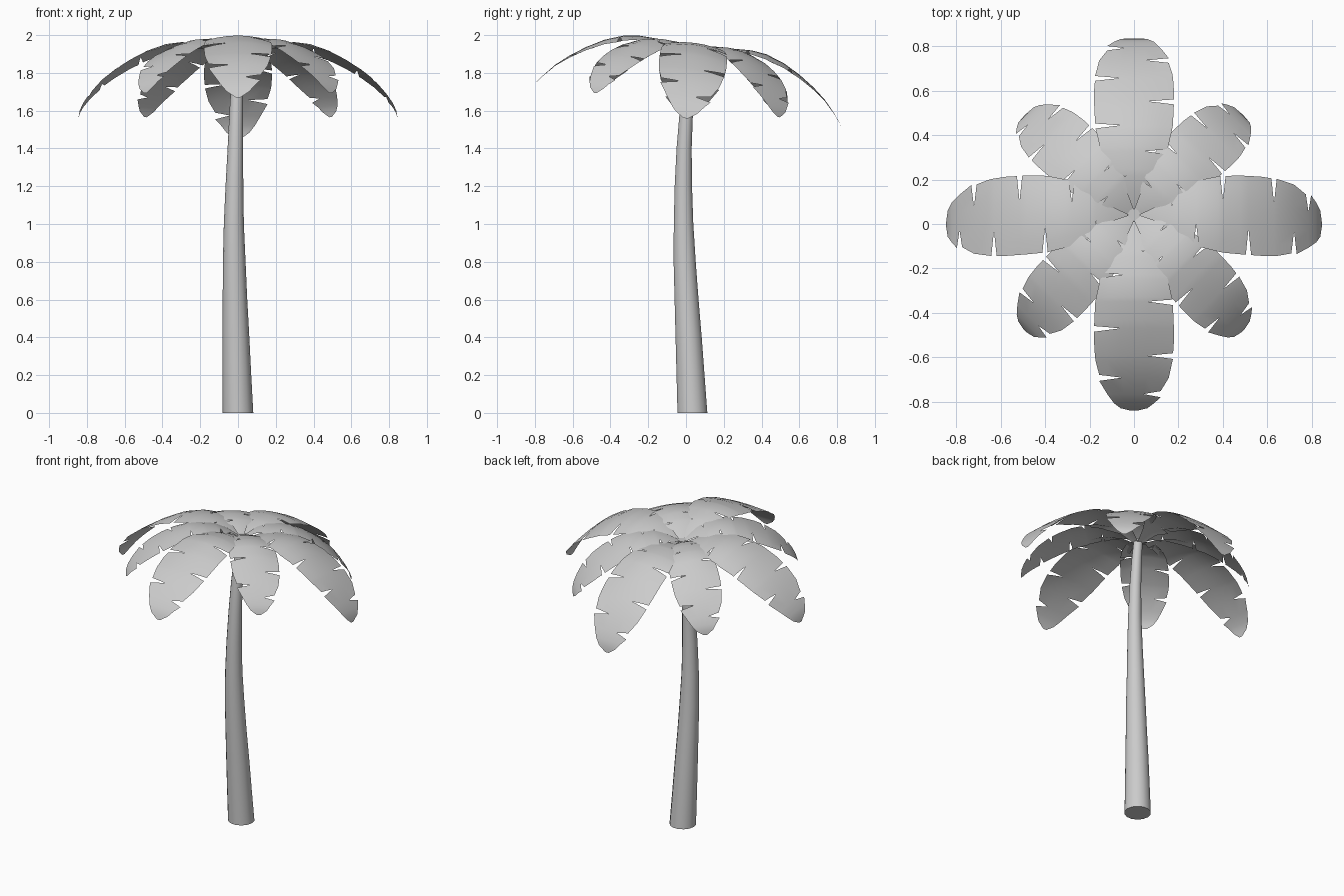
import bpy, bmesh, math
from mathutils import Matrix, Vector

if "Cube" in bpy.data.objects:
    bpy.data.objects.remove(bpy.data.objects["Cube"])


def interp(table, x):
    for (x0, y0), (x1, y1) in zip(table, table[1:]):
        if x <= x1:
            return y0 + (y1 - y0) * (x - x0) / (x1 - x0)
    return table[-1][1]


def finish(bm, name, angle):
    me = bpy.data.meshes.new(name)
    bm.to_mesh(me)
    bm.free()
    ob = bpy.data.objects.new(name, me)
    bpy.context.collection.objects.link(ob)
    bpy.ops.object.select_all(action='DESELECT')
    ob.select_set(True)
    bpy.context.view_layer.objects.active = ob
    bpy.ops.object.shade_smooth_by_angle(angle=math.radians(angle))
    return ob


# Trunk: tapered, gently curved tube (x, y, z, radius)
path = [(0, .034, 0, .081), (-.006, .024, .2, .076), (-.011, .014, .4, .071),
        (-.016, .003, .6, .065), (-.02, -.007, .8, .06), (-.022, -.013, 1.0, .053),
        (-.019, -.014, 1.2, .047), (-.014, -.01, 1.4, .041),
        (-.009, .002, 1.6, .036), (-.003, .022, 1.78, .031), (0, .04, 1.9, .028)]
SIDES = 14
bm = bmesh.new()
rings = [[bm.verts.new((x + r * math.cos(2 * math.pi * i / SIDES),
                        y + r * math.sin(2 * math.pi * i / SIDES), z))
          for i in range(SIDES)] for x, y, z, r in path]
for a, b in zip(rings, rings[1:]):
    for i in range(SIDES):
        j = (i + 1) % SIDES
        bm.faces.new((a[i], a[j], b[j], b[i]))
bm.faces.new(rings[0][::-1])
bm.faces.new(rings[-1])
finish(bm, "trunk", 40)

# Leaf profile: midrib height, half width, sideways sag, slit positions per side
RIB = [(0, -.01), (.1, .045), (.2, .073), (.3, .077), (.38, .067), (.48, .031),
       (.57, -.019), (.65, -.074), (.72, -.133), (.78, -.2), (.82, -.255),
       (.838, -.292), (.845, -.325)]
WIDTH = [(0, .012), (.07, .03), (.14, .085), (.22, .125), (.32, .16), (.42, .178),
         (.6, .18), (.7, .166), (.77, .133), (.82, .09), (.838, .06), (.845, .012)]
SAG = [(0, .03), (.4, .03), (.6, .016), (.8, .004), (.845, 0)]
SLITS = {1: (.17, .40, .63, .785), -1: (.28, .515, .72)}
ROWS = (0, .35, .7, 1)
GAP = .012
ALL_SLITS = SLITS[1] + SLITS[-1]
STATIONS = sorted({r for r, _ in RIB if all(abs(r - s) > .015 for s in ALL_SLITS)}
                  | set(ALL_SLITS))


def leaf_point(r, t, side, shift):
    rr = r + shift * max(0, t - .35) / .65
    w = interp(WIDTH, r) * t
    return Vector((rr, side * w, interp(RIB, rr) - interp(SAG, r) * (w / .18) ** 2))


def leaf(name, angle, scale, lift):
    bm = bmesh.new()
    for side, slits in SLITS.items():
        for a, b in zip(STATIONS, STATIONS[1:]):
            sa = GAP if a in slits else 0
            sb = -GAP if b in slits else 0
            for t0, t1 in zip(ROWS, ROWS[1:]):
                pts = [leaf_point(a, t0, side, sa), leaf_point(b, t0, side, sb),
                       leaf_point(b, t1, side, sb), leaf_point(a, t1, side, sa)]
                vs = [bm.verts.new(p) for p in pts]
                bm.faces.new(vs if side > 0 else vs[::-1])
    bmesh.ops.remove_doubles(bm, verts=bm.verts, dist=.0005)
    # crown leans slightly towards the back
    bm.transform(Matrix.Translation((0, .04, 1.882 + lift))
                 @ Matrix.Rotation(math.radians(-7.5), 4, 'X')
                 @ Matrix.Rotation(angle, 4, 'Z') @ Matrix.Scale(scale, 4))
    finish(bm, name, 60)


# Crown: four long leaves with four shorter ones between
for i in range(4):
    leaf(f"long_leaf_{i + 1}", i * math.pi / 2, 1, 0)
    leaf(f"short_leaf_{i + 1}", (i + .5) * math.pi / 2, .82, .012)
